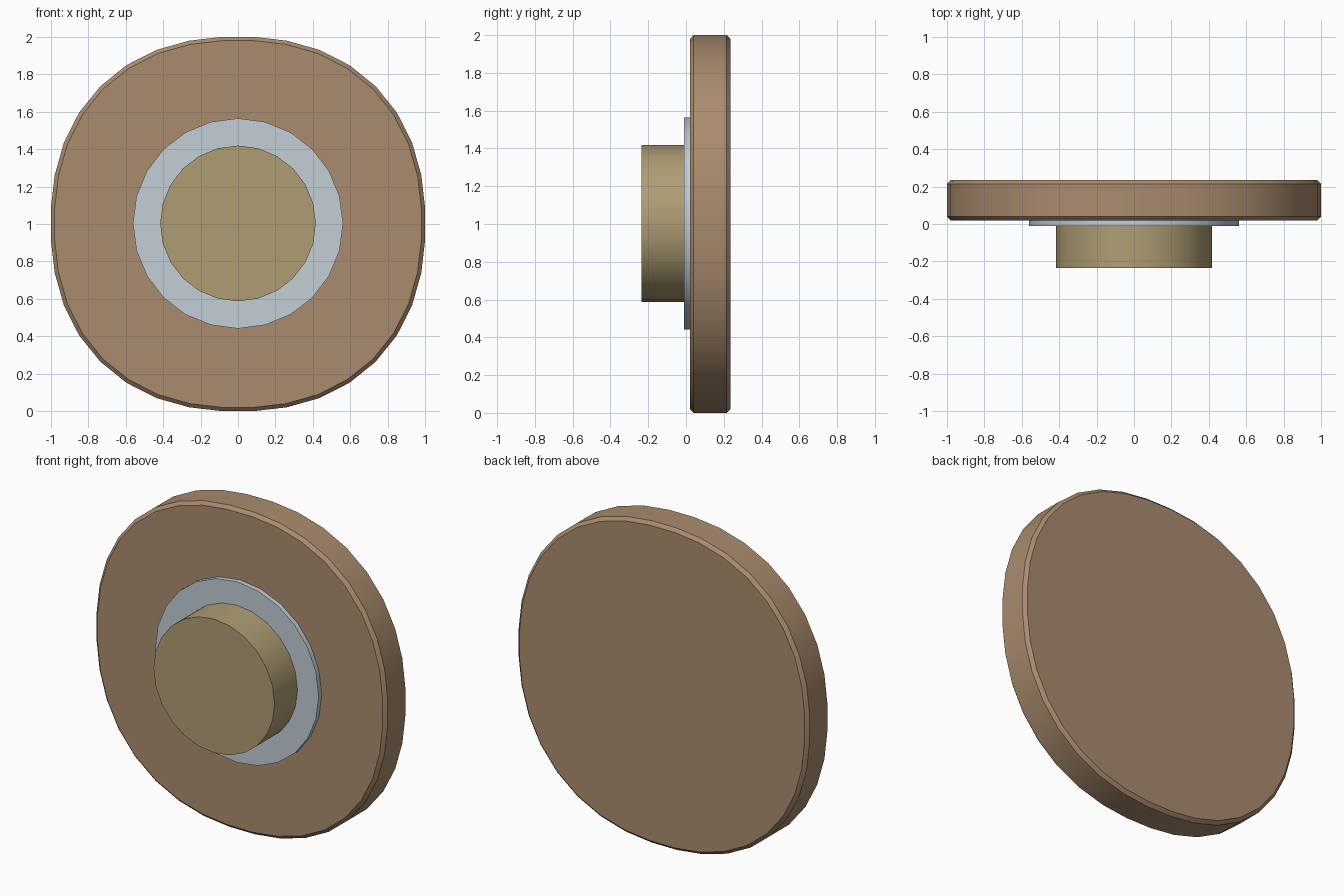
import bpy, bmesh
from math import sin, cos, radians, pi

if "Cube" in bpy.data.objects:
    bpy.data.objects.remove(bpy.data.objects["Cube"])


def outline(radius, sides, start=0.0, power=2.0):
    """Closed round outline; power above 2 squares it off slightly."""
    pts = []
    for i in range(sides):
        a = start + 2 * pi * i / sides
        r = radius / (abs(cos(a)) ** power + abs(sin(a)) ** power) ** (1 / power)
        pts.append((r * cos(a), r * sin(a)))
    return pts


def disc(name, pts, sections, color, cz=1.0):
    """Loft an outline along y through (y, inset scale) sections and cap both ends."""
    bm = bmesh.new()
    rings = [[bm.verts.new((x * s, y, cz + z * s)) for x, z in pts] for y, s in sections]
    n = len(pts)
    for a, b in zip(rings, rings[1:]):
        for i in range(n):
            j = (i + 1) % n
            bm.faces.new((a[i], a[j], b[j], b[i]))
    bm.faces.new(rings[0])
    bm.faces.new(rings[-1])
    bmesh.ops.recalc_face_normals(bm, faces=bm.faces)
    mesh = bpy.data.meshes.new(name)
    bm.to_mesh(mesh)
    bm.free()
    obj = bpy.data.objects.new(name, mesh)
    bpy.context.collection.objects.link(obj)
    mat = bpy.data.materials.new(name + "_material")
    mat.diffuse_color = (*color, 1)
    mat.use_nodes = True
    mat.node_tree.nodes["Principled BSDF"].inputs["Base Color"].default_value = mat.diffuse_color
    mesh.materials.append(mat)
    bpy.ops.object.select_all(action='DESELECT')
    obj.select_set(True)
    bpy.context.view_layer.objects.active = obj
    bpy.ops.object.shade_smooth_by_angle(angle=radians(30))
    return obj


# Large plate: softly squared round with chamfered rims
disc("plate", outline(1.002, 36, radians(5), 2.25),
     [(0.02, 0.98), (0.04, 1.0), (0.215, 1.0), (0.235, 0.98)], (0.40, 0.26, 0.155))

# Thin metal washer on the front of the plate
disc("washer", outline(0.562, 24), [(-0.01, 1.0), (0.025, 1.0)], (0.55, 0.62, 0.68), 1.003)

# Round stub projecting to the front
disc("stub", outline(0.416, 24), [(-0.235, 1.0), (-0.005, 1.0)], (0.43, 0.34, 0.175), 1.003)
